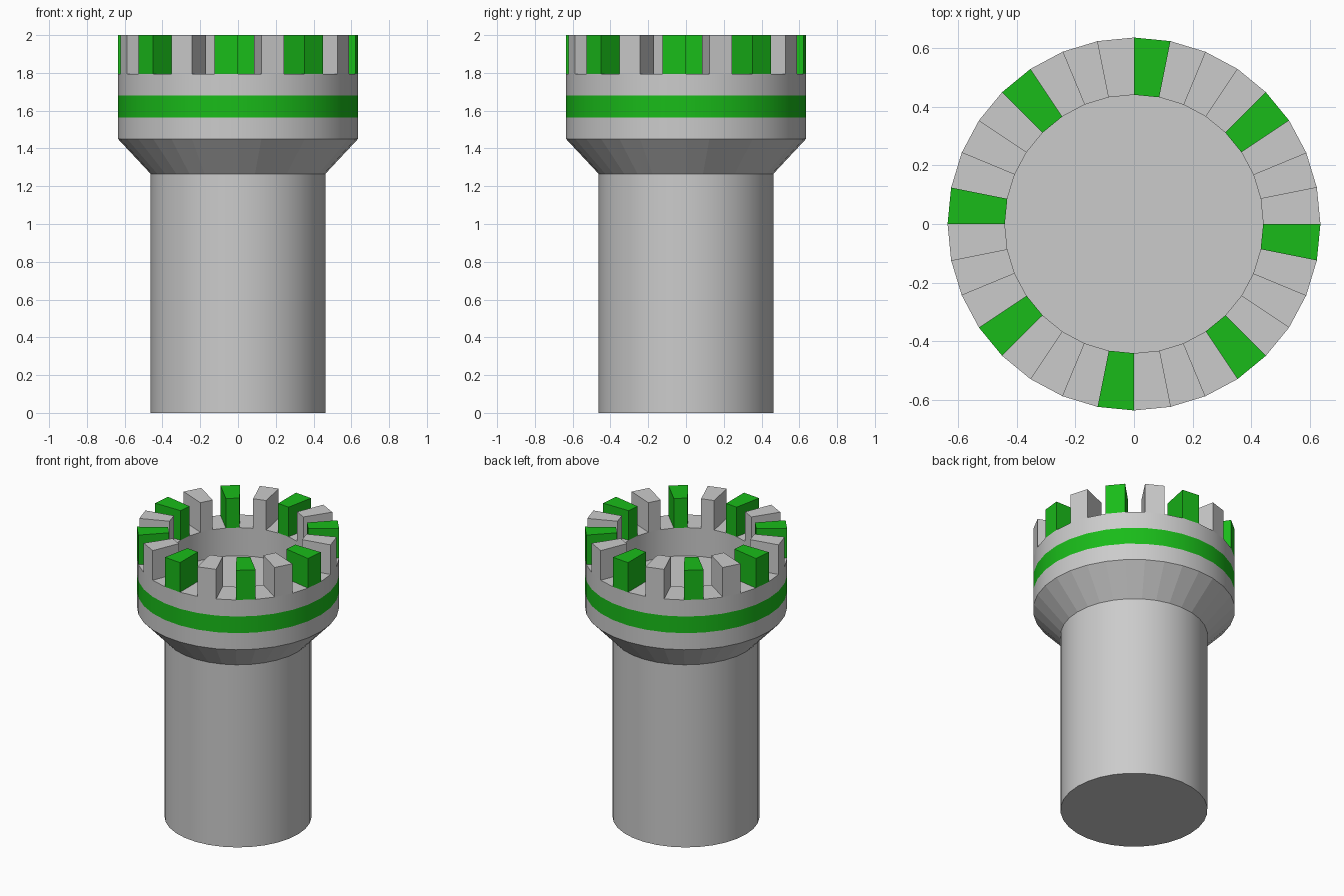
import bpy, bmesh
from math import cos, sin, radians

if "Cube" in bpy.data.objects:
    bpy.data.objects.remove(bpy.data.objects["Cube"])

SIDES = 32
STEP = 360 / SIDES
R_OUT, R_IN = 0.635, 0.44
Z_LEDGE, Z_TOP = 1.795, 2.0

green = bpy.data.materials.new("green")
green.diffuse_color = (0.01, 0.5, 0.01, 1)
green.use_nodes = True
green.node_tree.nodes["Principled BSDF"].inputs["Base Color"].default_value = green.diffuse_color


def polar(r, deg, z):
    return (r * cos(radians(deg)), r * sin(radians(deg)), z)


def finish(bm, name, mats=()):
    bmesh.ops.recalc_face_normals(bm, faces=bm.faces)
    me = bpy.data.meshes.new(name)
    bm.to_mesh(me)
    bm.free()
    ob = bpy.data.objects.new(name, me)
    bpy.context.collection.objects.link(ob)
    for m in mats:
        me.materials.append(m)
    return ob


# Tower: one lathed profile from the base, up the outside, down to the inner floor
profile = [(0.462, 0), (0.462, 1.265), (R_OUT, 1.45), (R_OUT, 1.565),
           (R_OUT, 1.68), (R_OUT, Z_LEDGE), (R_IN, Z_LEDGE), (R_IN, 1.6)]
BAND, FLAT = 3, (1, 5)
bm = bmesh.new()
rings = [[bm.verts.new(polar(r, i * STEP, z)) for i in range(SIDES)] for r, z in profile]
for k in range(len(profile) - 1):
    for i in range(SIDES):
        j = (i + 1) % SIDES
        f = bm.faces.new((rings[k][i], rings[k][j], rings[k + 1][j], rings[k + 1][i]))
        f.material_index = 1 if k == BAND else 0
        f.smooth = k not in FLAT
bm.faces.new(rings[0])
bm.faces.new(rings[-1])
# keep the profile's corners crisp
for e in bm.edges:
    e.smooth = e.calc_face_angle(0) < radians(30)
tower = finish(bm, "tower", (None, green))


# Battlements: every second ledge segment, alternating green and grey
for n in range(SIDES // 2):
    a1 = n * 2 * STEP
    a0 = a1 - STEP
    bm = bmesh.new()
    low, high = [[bm.verts.new(polar(r, a, z)) for r, a in
                  ((R_IN, a0), (R_OUT, a0), (R_OUT, a1), (R_IN, a1))]
                 for z in (Z_LEDGE, Z_TOP)]
    bm.faces.new(low)
    bm.faces.new(high)
    for i in range(4):
        j = (i + 1) % 4
        bm.faces.new((low[i], low[j], high[j], high[i]))
    finish(bm, f"battlement_{n + 1}", (green,) if n % 2 == 0 else ())
